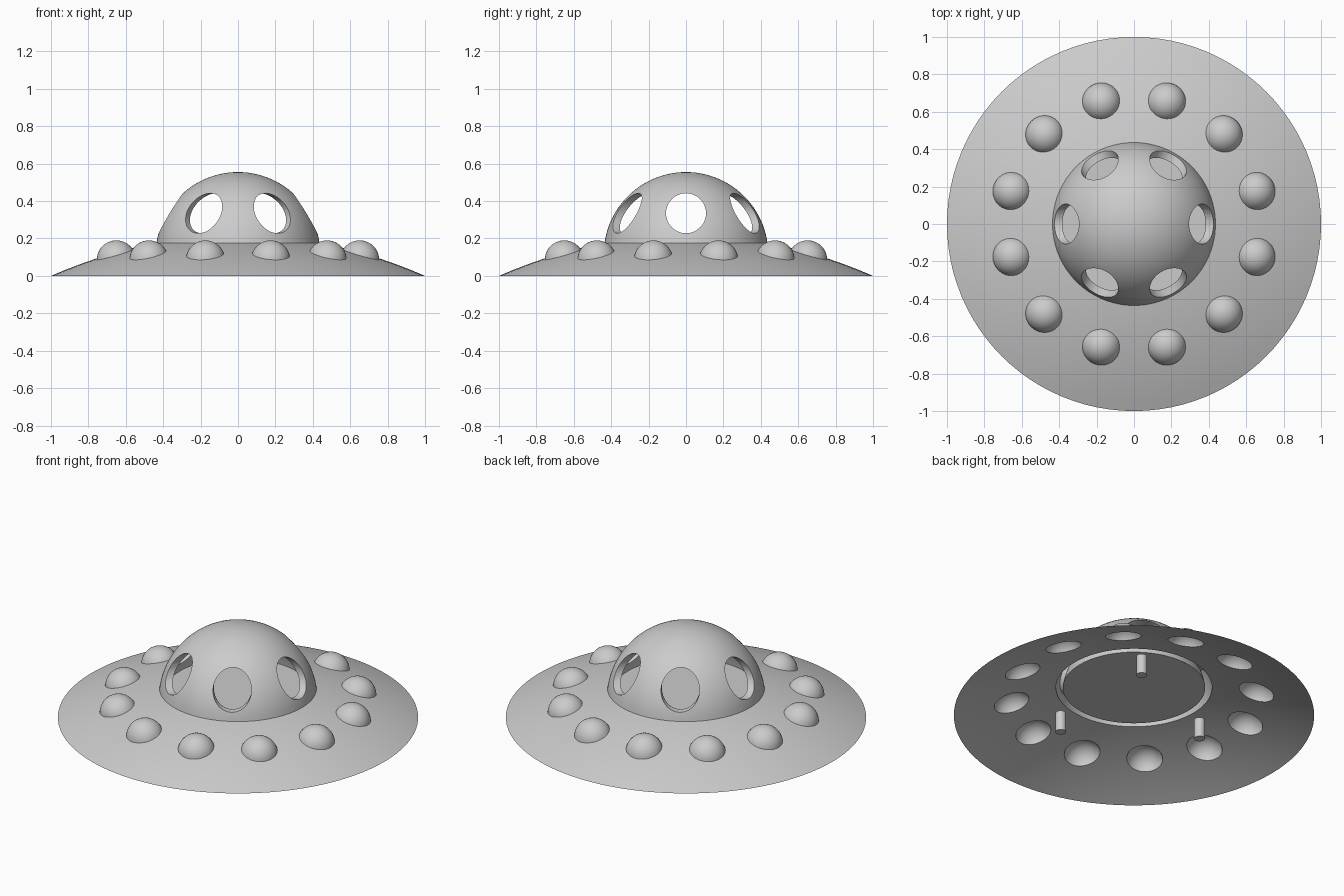
import bpy, bmesh
from math import sin, cos, pi, radians, sqrt
from mathutils import Matrix, Vector

cube = bpy.data.objects.get("Cube")
if cube:
    bpy.data.objects.remove(cube, do_unlink=True)

GREY = (0.6, 0.6, 0.6, 1)
SEAM_R, SEAM_Z = 0.433, 0.177    # where dome, hull and floor meet
DOME_Z, DOME_R, DOME_IN = 0.115, 0.44, 0.40

grey = bpy.data.materials.new("plain_grey")
grey.use_nodes = True
grey.diffuse_color = GREY
grey.node_tree.nodes["Principled BSDF"].inputs["Base Color"].default_value = GREY


def make(name, bm):
    """Turn a bmesh into an object with outward normals."""
    bmesh.ops.recalc_face_normals(bm, faces=bm.faces)
    mesh = bpy.data.meshes.new(name)
    bm.to_mesh(mesh)
    bm.free()
    mesh.materials.append(grey)
    obj = bpy.data.objects.new(name, mesh)
    bpy.context.collection.objects.link(obj)
    return obj


def smooth(obj):
    obj.data.shade_smooth()
    obj.data.set_sharp_from_angle(angle=radians(35))


def lathe(name, profile, steps=96):
    """Revolve a closed (radius, height) profile around z."""
    bm = bmesh.new()
    vs = [bm.verts.new((r, 0, z)) for r, z in profile]
    edges = [bm.edges.new((a, b)) for a, b in zip(vs, vs[1:] + vs[:1])]
    bmesh.ops.spin(bm, geom=vs + edges, axis=(0, 0, 1), cent=(0, 0, 0),
                   angle=2 * pi, steps=steps)
    bmesh.ops.remove_doubles(bm, verts=bm.verts, dist=1e-5)
    return make(name, bm)


def combine(obj, tools, operation, drop):
    """Apply booleans, remove the tools, then delete faces chosen by drop."""
    for tool in tools:
        mod = obj.modifiers.new(tool.name, "BOOLEAN")
        mod.operation, mod.object, mod.solver = operation, tool, "EXACT"
    deps = bpy.context.evaluated_depsgraph_get()
    mesh = bpy.data.meshes.new_from_object(obj.evaluated_get(deps))
    obj.modifiers.clear()
    obj.data = mesh
    for tool in tools:
        bpy.data.objects.remove(tool, do_unlink=True)
    bm = bmesh.new()
    bm.from_mesh(mesh)
    bmesh.ops.delete(bm, geom=[f for f in bm.faces if drop(f)], context="FACES")
    bm.to_mesh(mesh)
    bm.free()
    smooth(obj)


def polar(r, degrees, z):
    a = radians(degrees)
    return Vector((r * cos(a), r * sin(a), z))


# Hull: a shallow curved skin with twelve hollow bumps
rings = 14
hull_profile = [(SEAM_R, -0.5), (1, -0.5)]
for i in range(rings + 1):
    r = 1 + (SEAM_R - 1) * i / rings
    hull_profile.append((r, SEAM_Z * (1 - r * r) / (1 - SEAM_R ** 2)))
hull = lathe("hull", hull_profile)

bumps = []
for k in range(12):
    bm = bmesh.new()
    bmesh.ops.create_uvsphere(bm, u_segments=32, v_segments=20, radius=0.105,
                              matrix=Matrix.Translation(polar(0.673, 15 + 30 * k, 0.085)))
    bumps.append(make("bump", bm))


def hull_core(f):
    # Underside block and the two upright walls, leaving only the skin
    return (all(v.co.z < 0.001 for v in f.verts)
            or all(v.co.xy.length < SEAM_R + 0.002 for v in f.verts))


combine(hull, bumps, "UNION", hull_core)

# Dome: a double shell, open underneath, with six round windows
def arc(radius, steps=24):
    top = DOME_Z + radius
    pts = []
    for i in range(steps + 1):
        z = SEAM_Z + (top - SEAM_Z) * sin(pi / 2 * i / steps)
        pts.append((sqrt(max(0, radius ** 2 - (z - DOME_Z) ** 2)), z))
    pts[-1] = (0, top)
    return pts


dome = lathe("dome", arc(DOME_R) + arc(DOME_IN)[::-1])
cutters = []
for k in range(6):
    bm = bmesh.new()
    place = (Matrix.Rotation(radians(60 * k), 4, "Z")
             @ Matrix.Translation((0.4, 0, 0.335)) @ Matrix.Rotation(pi / 2, 4, "Y"))
    bmesh.ops.create_cone(bm, cap_ends=True, segments=48, radius1=0.107,
                          radius2=0.107, depth=0.5, matrix=place)
    cutters.append(make("window_cutter", bm))
combine(dome, cutters, "DIFFERENCE",
        lambda f: all(v.co.z < SEAM_Z + 0.001 for v in f.verts))

# Cabin floor
bm = bmesh.new()
bmesh.ops.create_circle(bm, cap_ends=True, segments=96, radius=0.395,
                        matrix=Matrix.Translation((0, 0, SEAM_Z)))
make("cabin_floor", bm)

# Three short landing pegs under the hull
for i, angle in enumerate((55.5, 175.5, 295.5)):
    bm = bmesh.new()
    bmesh.ops.create_cone(bm, cap_ends=True, segments=24, radius1=0.03, radius2=0.03,
                          depth=0.12, matrix=Matrix.Translation(polar(0.447, angle, 0.06)))
    smooth(make(f"landing_peg_{i + 1}", bm))
